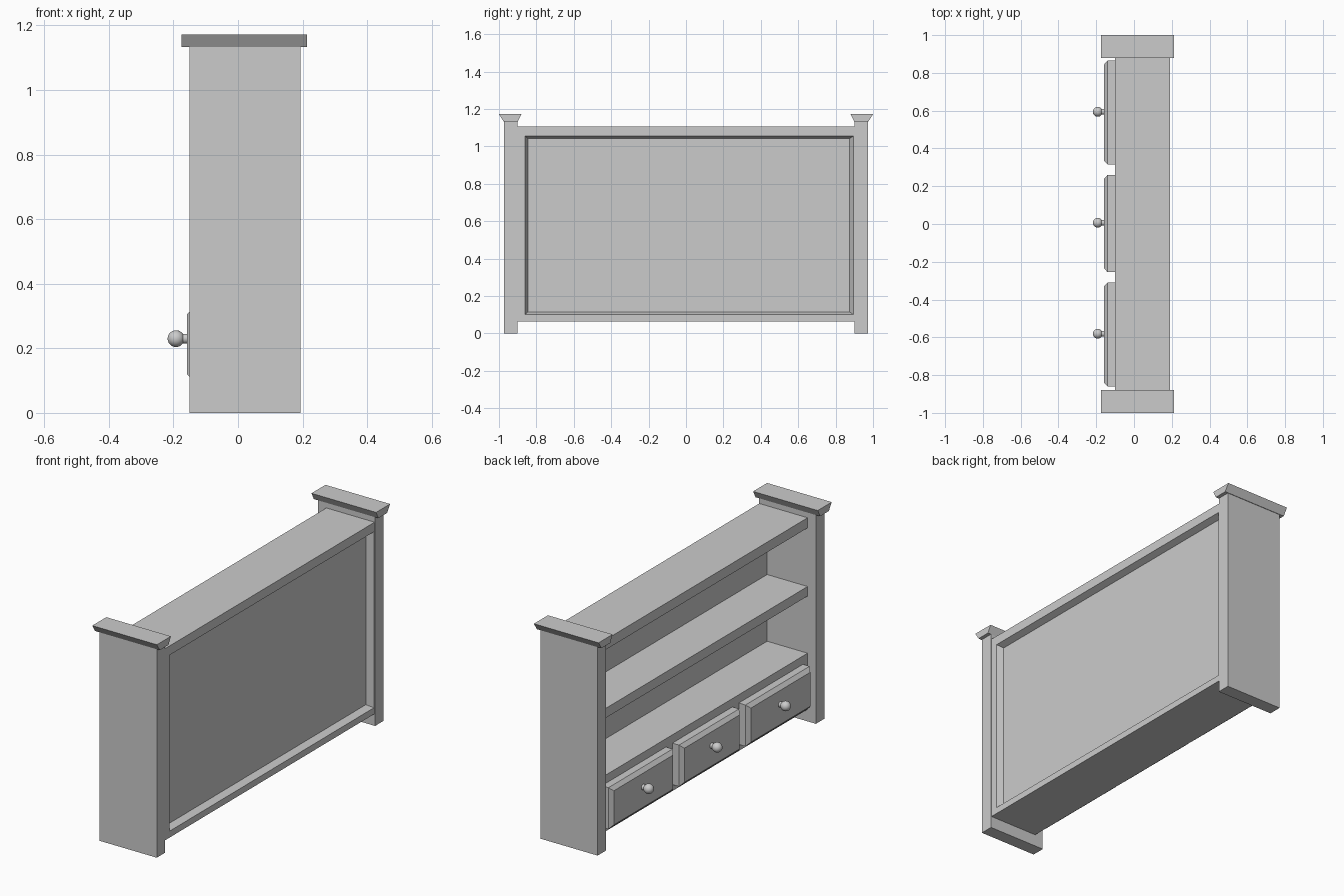
import bpy, bmesh, math
from mathutils import Matrix

if "Cube" in bpy.data.objects:
    bpy.data.objects.remove(bpy.data.objects["Cube"])


def finish(name, bm):
    bmesh.ops.recalc_face_normals(bm, faces=bm.faces)
    me = bpy.data.meshes.new(name)
    bm.to_mesh(me)
    bm.free()
    ob = bpy.data.objects.new(name, me)
    bpy.context.collection.objects.link(ob)
    return ob


def rect(x, y0, y1, z0, z1):
    return [(x, y0, z0), (x, y1, z0), (x, y1, z1), (x, y0, z1)]


def loft(name, rings):
    """Skin a run of four-point rings and close both ends."""
    bm = bmesh.new()
    loops = [[bm.verts.new(p) for p in r] for r in rings]
    for a, b in zip(loops, loops[1:]):
        for i in range(4):
            j = (i + 1) % 4
            bm.faces.new((a[i], a[j], b[j], b[i]))
    bm.faces.new(loops[0])
    bm.faces.new(loops[-1])
    return finish(name, bm)


def box(name, x0, x1, y0, y1, z0, z1):
    return loft(name, [rect(x0, y0, y1, z0, z1), rect(x1, y0, y1, z0, z1)])


def knob(name, y, z):
    bm = bmesh.new()
    turn = Matrix.Rotation(math.pi / 2, 4, 'Y')
    bmesh.ops.create_cone(bm, cap_ends=True, segments=20, radius1=0.015, radius2=0.015,
                          depth=0.03, matrix=Matrix.Translation((-0.167, y, z)) @ turn)
    bmesh.ops.create_uvsphere(bm, u_segments=20, v_segments=14, radius=0.026,
                              matrix=Matrix.Translation((-0.192, y, z)) @ turn)
    ob = finish(name, bm)
    bpy.ops.object.select_all(action='DESELECT')
    ob.select_set(True)
    bpy.context.view_layer.objects.active = ob
    bpy.ops.object.shade_smooth_by_angle()


FRONT, INNER, BACK = -0.10, 0.143, 0.19

# Side panels with flared caps
for s, side in ((-1, "left"), (1, "right")):
    y0, y1 = sorted((s * 0.90, s * 0.972))
    box(side + "_side_panel", -0.15, 0.193, y0, y1, 0, 1.135)
    ends = []
    for x in (-0.175, 0.213):
        ends.append([(x, s * 0.90, 1.133), (x, s * 0.975, 1.133),
                     (x, s * 1.0, 1.172), (x, s * 0.88, 1.172)])
    loft(side + "_cap", ends)

# Shelves
for name, z0, z1 in (("bottom_board", 0.065, 0.11), ("lower_shelf", 0.32, 0.37),
                     ("middle_shelf", 0.68, 0.732), ("top_board", 1.05, 1.105)):
    box(name, FRONT, INNER, -0.90, 0.90, z0, z1)

# Back panel with a splayed recess in its rear face
loft("back_panel", [rect(INNER, -0.90, 0.90, 0.065, 1.105),
                    rect(BACK, -0.90, 0.90, 0.065, 1.105),
                    rect(BACK, -0.86, 0.895, 0.10, 1.055),
                    rect(0.155, -0.845, 0.875, 0.115, 1.042)])

# Uprights between and beside the drawers
for i, (y0, y1) in enumerate(((-0.90, -0.845), (-0.325, -0.24), (0.24, 0.33), (0.85, 0.90))):
    box(f"drawer_divider_{i + 1}", FRONT, INNER, y0, y1, 0.11, 0.32)

# Drawers with chamfered fronts and round knobs
for i, (y0, y1) in enumerate(((-0.86, -0.31), (-0.255, 0.26), (0.315, 0.865))):
    c = 0.02
    loft(f"drawer_front_{i + 1}", [rect(FRONT, y0, y1, 0.10, 0.325),
                                   rect(-0.14, y0, y1, 0.10, 0.325),
                                   rect(-0.158, y0 + c, y1 - c, 0.10 + c, 0.325 - c)])
    knob(f"drawer_knob_{i + 1}", (y0 + y1) / 2 + 0.004, 0.23)
